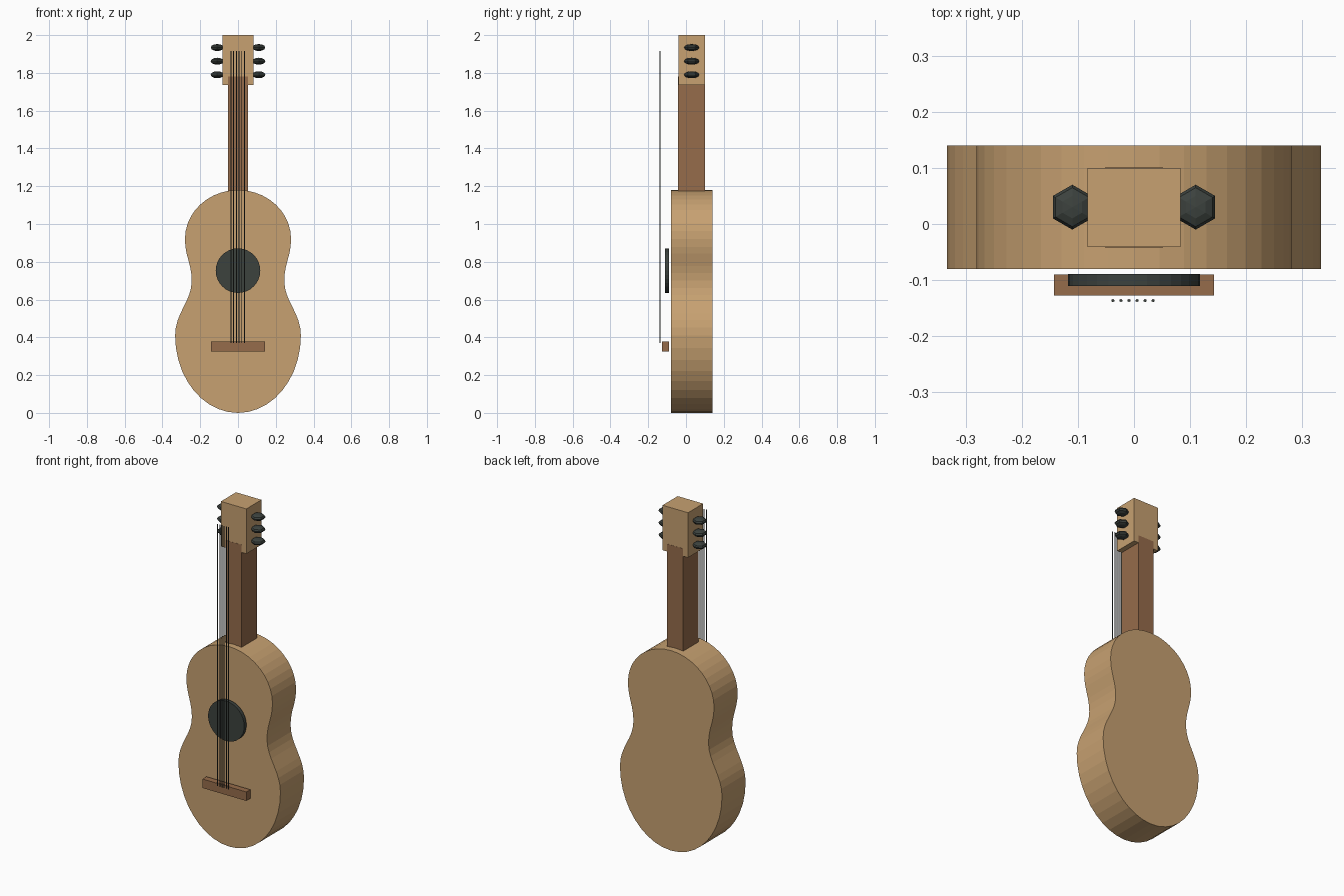
import bpy, bmesh, math
from mathutils import Matrix, Vector

if "Cube" in bpy.data.objects:
    bpy.data.objects.remove(bpy.data.objects["Cube"])


def material(name, rgb):
    m = bpy.data.materials.new(name)
    m.diffuse_color = (*rgb, 1)
    m.use_nodes = True
    m.node_tree.nodes["Principled BSDF"].inputs["Base Color"].default_value = m.diffuse_color
    return m


WOOD = material("light_wood", (0.57, 0.355, 0.165))
BROWN = material("brown_wood", (0.305, 0.15, 0.07))
DARK = material("dark_slate", (0.045, 0.054, 0.048))


def finish(name, bm, mat):
    bmesh.ops.recalc_face_normals(bm, faces=bm.faces)
    me = bpy.data.meshes.new(name)
    bm.to_mesh(me)
    bm.free()
    me.materials.append(mat)
    ob = bpy.data.objects.new(name, me)
    bpy.context.collection.objects.link(ob)
    return ob


def box(name, lo, hi, mat):
    lo, hi = Vector(lo), Vector(hi)
    bm = bmesh.new()
    bmesh.ops.create_cube(bm, size=1, matrix=Matrix.Translation((lo + hi) / 2)
                          @ Matrix.Diagonal((*(hi - lo), 1)))
    return finish(name, bm, mat)


def cylinder(name, centre, radius, depth, sides, mat, rot=Matrix()):
    bm = bmesh.new()
    bmesh.ops.create_cone(bm, cap_ends=True, segments=sides, radius1=radius,
                          radius2=radius, depth=depth,
                          matrix=Matrix.Translation(centre) @ rot)
    return finish(name, bm, mat)


def bezier(a, b, c, d, n):
    for i in range(n):
        t = i / n
        u = 1 - t
        yield tuple(u**3 * p + 3 * u * u * t * q + 3 * u * t * t * r + t**3 * s
                    for p, q, r, s in zip(a, b, c, d))


# Body: half outline of four curves, mirrored and extruded front to back
K = 0.5523
half = []
half += bezier((0, 0), (0.333 * K, 0), (0.333, 0.41 * (1 - K)), (0.333, 0.41), 10)
half += bezier((0.333, 0.41), (0.333, 0.53), (0.245, 0.59), (0.245, 0.70), 8)
half += bezier((0.245, 0.70), (0.245, 0.79), (0.281, 0.83), (0.281, 0.92), 6)
half += bezier((0.281, 0.92), (0.281, 0.92 + 0.26 * K), (0.281 * K, 1.18), (0, 1.18), 10)
half.append((0, 1.18))
outline = half + [(-x, z) for x, z in reversed(half[1:-1])]
bm = bmesh.new()
face = bm.faces.new([bm.verts.new((x, -0.08, z)) for x, z in outline])
ext = bmesh.ops.extrude_face_region(bm, geom=[face], use_keep_orig=True)
bmesh.ops.translate(bm, vec=(0, 0.22, 0),
                    verts=[v for v in ext["geom"] if isinstance(v, bmesh.types.BMVert)])
finish("body", bm, WOOD)

# Neck and head; the neck sits a hair proud where it overlaps the head
box("neck", (-0.052, -0.042, 1.15), (0.052, 0.101, 1.78), BROWN)
box("head", (-0.083, -0.041, 1.735), (0.083, 0.10, 2.0), WOOD)

# Sound hole disc and bridge, floating just ahead of the body
cylinder("sound_hole", (0, -0.10, 0.753), 0.118, 0.021, 32, DARK,
         Matrix.Rotation(math.pi / 2, 4, 'X'))
box("bridge", (-0.143, -0.127, 0.326), (0.143, -0.09, 0.379), BROWN)

# Six strings
for i in range(6):
    cylinder(f"string_{i + 1}", (-0.0375 + 0.0143 * i, -0.1365, 1.1425),
             0.0028, 1.545, 6, DARK)

# Tuning pegs: flattened six-sided spheres on both sides of the head
for side, label in ((-1, "left"), (1, "right")):
    for i, z in enumerate((1.79, 1.862, 1.934)):
        bm = bmesh.new()
        bmesh.ops.create_uvsphere(bm, u_segments=6, v_segments=6, radius=0.04,
                                  matrix=Matrix.Translation((side * 0.11, 0.03, z))
                                  @ Matrix.Diagonal((1, 1, 0.46, 1)))
        finish(f"peg_{label}_{i + 1}", bm, DARK)
